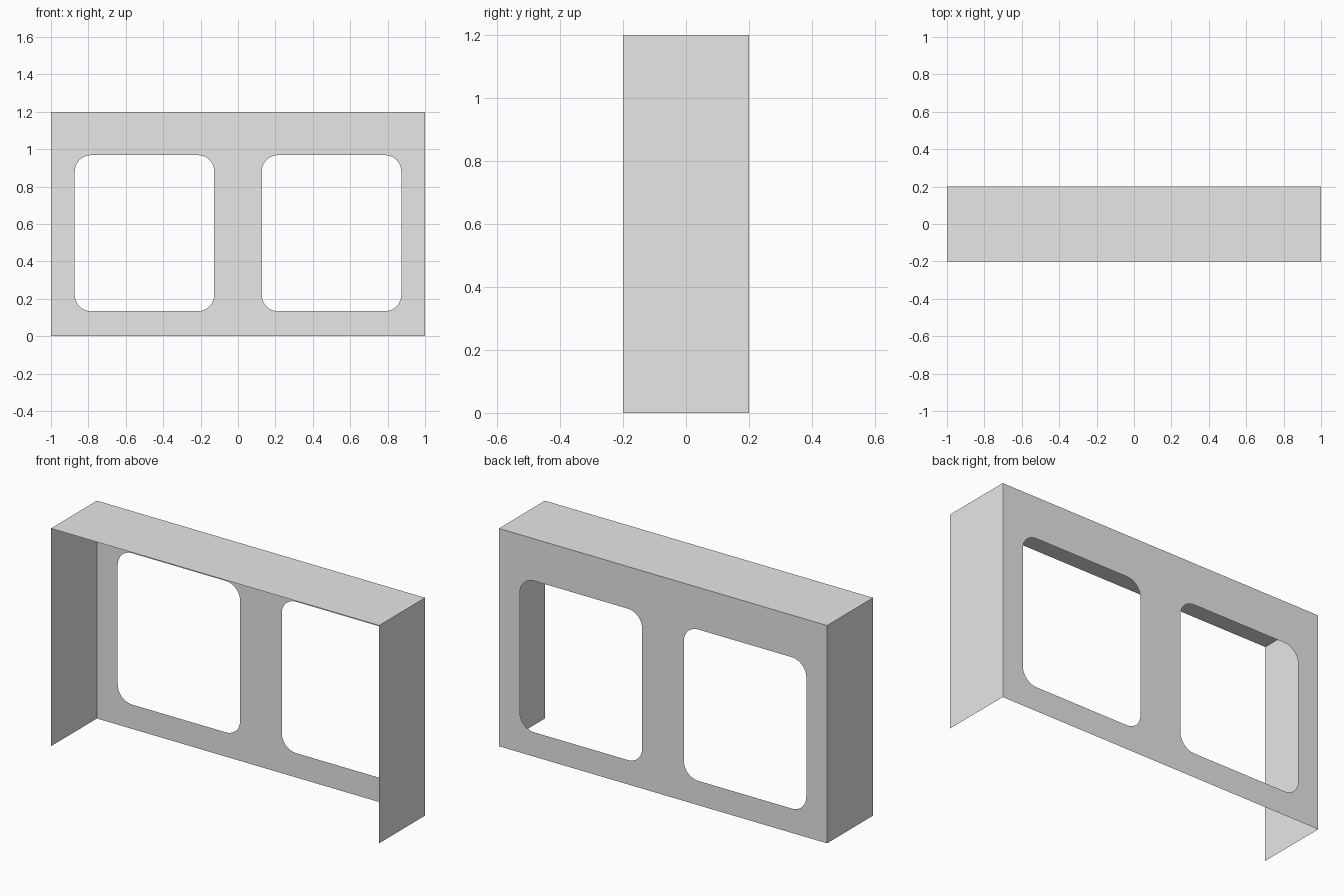
import bpy, bmesh, math
from mathutils import Vector

cube = bpy.data.objects.get("Cube")
if cube:
    bpy.data.objects.remove(cube, do_unlink=True)

HALF_W, HALF_D, HEIGHT = 1.0, 0.2, 1.2
HOLE_HALF_W, HOLE_BOTTOM, HOLE_TOP, RADIUS = 0.373, 0.134, 0.968, 0.087
ARC_STEPS = 8

grey = bpy.data.materials.new("light grey")
grey.use_nodes = True
colour = (0.8, 0.8, 0.8, 1)
grey.diffuse_color = colour
grey.node_tree.nodes["Principled BSDF"].inputs["Base Color"].default_value = colour


def add_object(name, bm):
    mesh = bpy.data.meshes.new(name)
    bm.to_mesh(mesh)
    bm.free()
    mesh.materials.append(grey)
    obj = bpy.data.objects.new(name, mesh)
    bpy.context.collection.objects.link(obj)


def add_sheet(name, corners):
    bm = bmesh.new()
    bm.faces.new([bm.verts.new(c) for c in corners])
    add_object(name, bm)


def add_loop(bm, points):
    verts = [bm.verts.new((x, HALF_D, z)) for x, z in points]
    return [bm.edges.new((v, verts[i - 1])) for i, v in enumerate(verts)]


def rounded_outline(centre_x):
    mid_z = (HOLE_BOTTOM + HOLE_TOP) / 2
    dx = HOLE_HALF_W - RADIUS
    dz = (HOLE_TOP - HOLE_BOTTOM) / 2 - RADIUS
    points = []
    for quarter, (sx, sz) in enumerate(((1, 1), (-1, 1), (-1, -1), (1, -1))):
        for step in range(ARC_STEPS + 1):
            a = (quarter + step / ARC_STEPS) * math.pi / 2
            points.append((centre_x + sx * dx + RADIUS * math.cos(a),
                           mid_z + sz * dz + RADIUS * math.sin(a)))
    return points


# Back panel with two rounded openings
bm = bmesh.new()
edges = add_loop(bm, [(-HALF_W, 0), (HALF_W, 0), (HALF_W, HEIGHT), (-HALF_W, HEIGHT)])
for centre_x in (-HALF_W / 2, HALF_W / 2):
    edges += add_loop(bm, rounded_outline(centre_x))
bmesh.ops.triangle_fill(bm, edges=edges, use_beauty=True, normal=Vector((0, 1, 0)))
bm.normal_update()
for face in bm.faces:
    if face.normal.y < 0:
        face.normal_flip()
add_object("back_panel", bm)

# Side panels, facing outward
for name, s in (("left_panel", 1), ("right_panel", -1)):
    x, y = s * HALF_W, s * HALF_D
    add_sheet(name, [(x, -y, 0), (x, y, 0), (x, y, HEIGHT), (x, -y, HEIGHT)])

# Top panel
add_sheet("top_panel", [(-HALF_W, -HALF_D, HEIGHT), (HALF_W, -HALF_D, HEIGHT),
                        (HALF_W, HALF_D, HEIGHT), (-HALF_W, HALF_D, HEIGHT)])
